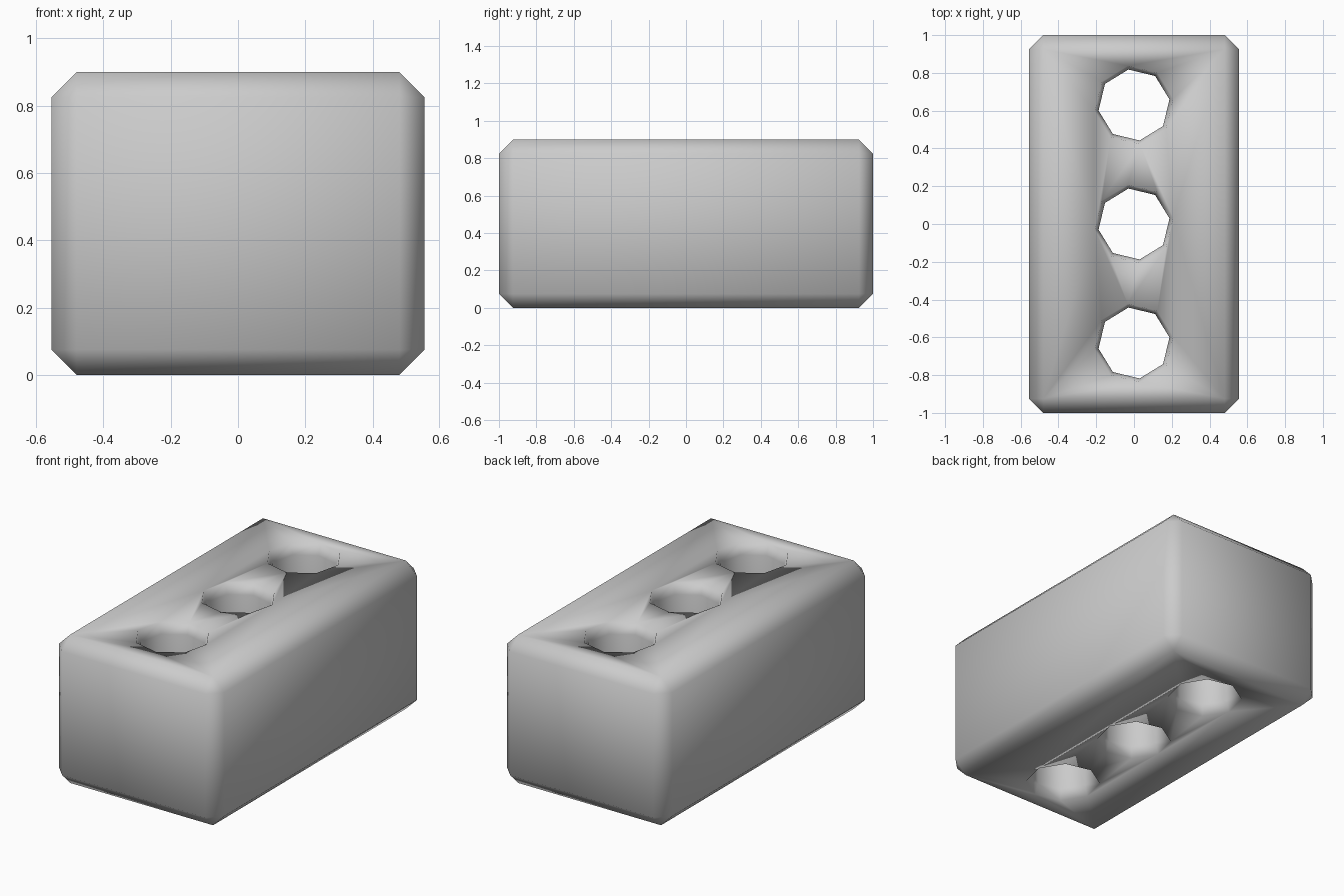
import bpy, bmesh, math

if "Cube" in bpy.data.objects:
    bpy.data.objects.remove(bpy.data.objects["Cube"])

W, L, H, C = 0.555, 1.0, 0.9, 0.075

# Chamfered block
bm = bmesh.new()
bmesh.ops.create_cube(bm, size=1)
for v in bm.verts:
    v.co = (v.co.x * 2 * W, v.co.y * 2 * L, (v.co.z + 0.5) * H)
bmesh.ops.bevel(bm, geom=bm.edges[:], offset=C, offset_type='OFFSET',
                segments=1, affect='EDGES')
mesh = bpy.data.meshes.new("brick")
bm.to_mesh(mesh)
bm.free()
brick = bpy.data.objects.new("brick", mesh)
bpy.context.collection.objects.link(brick)

# Eight-sided hole cutters with a steep flare at both mouths
R, FLARE, DEPTH, SIDES, TURN = 0.19, 0.02, 0.065, 8, math.radians(9)
slope = FLARE / DEPTH
profile = [(R + FLARE + slope * 0.05, -0.05), (R, DEPTH),
           (R, H - DEPTH), (R + FLARE + slope * 0.05, H + 0.05)]
bm = bmesh.new()
for y in (-0.63, 0, 0.63):
    rings = [[bm.verts.new((r * math.cos(TURN + i * math.tau / SIDES),
                            y + r * math.sin(TURN + i * math.tau / SIDES), z))
              for i in range(SIDES)] for r, z in profile]
    for a, b in zip(rings, rings[1:]):
        for i in range(SIDES):
            j = (i + 1) % SIDES
            bm.faces.new((a[i], a[j], b[j], b[i]))
    bm.faces.new(rings[0][::-1])
    bm.faces.new(rings[-1])
mesh = bpy.data.meshes.new("hole_cutter")
bm.to_mesh(mesh)
bm.free()
cutter = bpy.data.objects.new("hole_cutter", mesh)
bpy.context.collection.objects.link(cutter)

# Cut the holes, then remove the cutter
mod = brick.modifiers.new("holes", 'BOOLEAN')
mod.object = cutter
mod.operation = 'DIFFERENCE'
mod.solver = 'EXACT'
bpy.context.view_layer.objects.active = brick
brick.select_set(True)
bpy.ops.object.modifier_apply(modifier=mod.name)
bpy.data.objects.remove(cutter)

# Soft shading over the chamfers
bpy.ops.object.shade_smooth()
